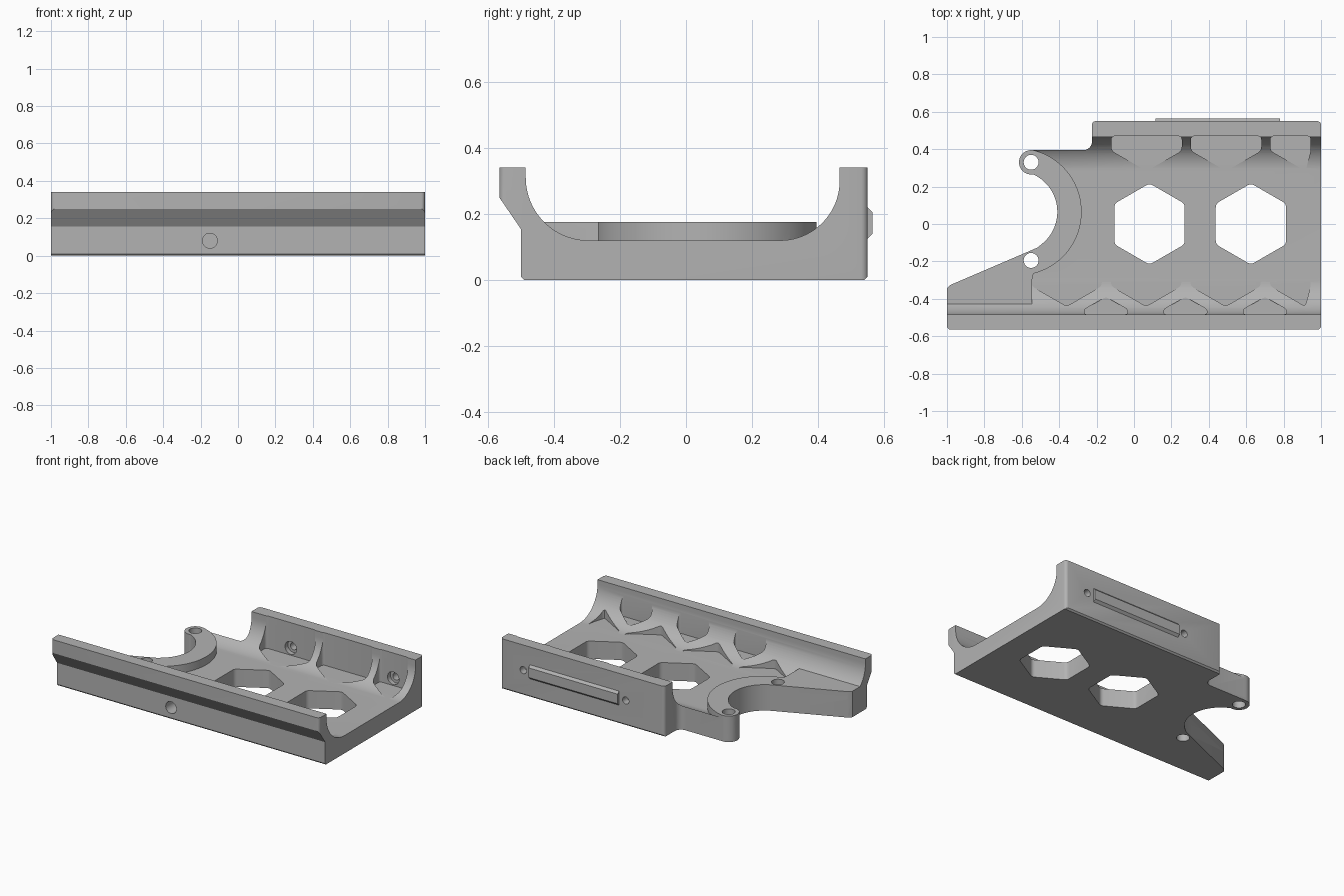
import bpy, bmesh
from math import sin, cos, pi, radians
from mathutils import Vector

if "Cube" in bpy.data.objects:
    bpy.data.objects.remove(bpy.data.objects["Cube"], do_unlink=True)

grey = bpy.data.materials.new("grey plastic")
grey.use_nodes = True
COLOUR = (0.45, 0.45, 0.45, 1)
grey.diffuse_color = COLOUR
grey.node_tree.nodes["Principled BSDF"].inputs["Base Color"].default_value = COLOUR


def arc(cx, cy, r, start, end, steps=24):
    angles = [radians(start + (end - start) * i / steps) for i in range(steps + 1)]
    return [(cx + r * cos(a), cy + r * sin(a)) for a in angles]


def rounded(points, r, steps=4):
    """Round every corner of a polygon with a small curve."""
    result = []
    for i, p in enumerate(points):
        p, a, b = Vector(p), Vector(points[i - 1]), Vector(points[(i + 1) % len(points)])
        start, end = p + (a - p).normalized() * r, p + (b - p).normalized() * r
        for k in range(steps + 1):
            t = k / steps
            result.append(tuple(start * (1 - t) ** 2 + p * 2 * t * (1 - t) + end * t * t))
    return result


def hexagon(cx, cy, r=0.217):
    return [(cx + r * sin(i * pi / 3), cy + r * cos(i * pi / 3)) for i in range(6)]


def prism(name, points, axis, low, high):
    """Extrude a 2D outline along an axis between two positions."""
    place = {"x": lambda u, v, w: (w, u, v),
             "y": lambda u, v, w: (u, w, v),
             "z": lambda u, v, w: (u, v, w)}[axis]
    bm = bmesh.new()
    face = bm.faces.new([bm.verts.new(place(u, v, low)) for u, v in points])
    top = bmesh.ops.extrude_face_region(bm, geom=[face])["geom"]
    shift = Vector(place(0, 0, high - low))
    bmesh.ops.translate(bm, vec=shift, verts=[g for g in top if isinstance(g, bmesh.types.BMVert)])
    bmesh.ops.recalc_face_normals(bm, faces=bm.faces)
    mesh = bpy.data.meshes.new(name)
    bm.to_mesh(mesh)
    bm.free()
    mesh.materials.append(grey)
    obj = bpy.data.objects.new(name, mesh)
    bpy.context.collection.objects.link(obj)
    return obj


def combine(target, tool, operation="DIFFERENCE"):
    tool.hide_render = True
    mod = target.modifiers.new("cut", "BOOLEAN")
    mod.object, mod.operation, mod.solver = tool, operation, "EXACT"
    bpy.context.view_layer.objects.active = target
    bpy.ops.object.modifier_apply(modifier=mod.name)
    bpy.data.objects.remove(tool, do_unlink=True)


def outline_prism():
    """Plan outline: front rail, back rail, ear with boss, round bite and wing."""
    corner = 0.02
    points = arc(-1 + corner, -0.565 + corner, corner, 180, 270, 4)
    points += arc(1 - corner, -0.565 + corner, corner, 270, 360, 4)
    points += arc(1 - corner, 0.55 - corner, corner, 0, 90, 4)
    points += arc(-0.225 + corner, 0.55 - corner, corner, 90, 180, 4)
    points += arc(-0.27, 0.44, 0.045, 0, -90, 8)
    points += arc(-0.55, 0.33, 0.065, 90, 279, 20)
    points += arc(-0.63, 0.065, 0.22, 65, -50, 32)
    points += [(-0.515, -0.125), (-0.55, -0.141), (-0.98, -0.325), (-1, -0.345)]
    return prism("outline", points, "z", -0.1, 0.5)


# Cradle: channel section with coved walls and a chamfered front lip
section = [(-0.49, 0), (0.54, 0), (0.55, 0.01), (0.55, 0.34), (0.465, 0.34)]
section += arc(0.285, 0.30, 0.18, 0, -90, 20)
section += arc(-0.295, 0.31, 0.19, 270, 180, 20)
section += [(-0.485, 0.34), (-0.565, 0.34), (-0.565, 0.25), (-0.50, 0.155), (-0.50, 0.01)]
cradle = prism("cradle", section, "x", -1.1, 1.1)
combine(cradle, outline_prism(), "INTERSECT")

# Honeycomb pockets that bite into both coves
FLOOR, PITCH, END = 0.1205, 0.425, 0.945
for i in range(4):
    cell = [(min(x, END), y) for x, y in hexagon(-0.36 + i * PITCH, -0.223)]
    combine(cradle, prism("front_pocket", rounded(cell, 0.02), "z", FLOOR, 0.5))
for i in range(3):
    cell = [(min(x, END), min(y, 0.47)) for x, y in hexagon(0.0675 + i * PITCH, 0.5)]
    cell = [p for k, p in enumerate(cell) if p != cell[k - 1]]
    keep = [(max(x for x, y in cell), 0.47), (min(x for x, y in cell), 0.47)]
    cell = keep + sorted([p for p in cell if p[1] < 0.46], key=lambda p: p[0])
    combine(cradle, prism("back_pocket", rounded(cell, 0.02), "z", FLOOR, 0.5))
    x = -0.15 + i * PITCH
    notch = [(x - 0.115, -0.483), (x + 0.115, -0.483), (x + 0.115, -0.456),
             (x, -0.39), (x - 0.115, -0.456)]
    combine(cradle, prism("wall_notch", rounded(notch, 0.013), "z", 0.145, 0.32))

# Raised crescent and wing
raised = [(-1.1, 0.41), (-1.1, -0.49), (-0.545, -0.49), (-0.545, -0.30)]
raised += arc(-0.62, 0.065, 0.34, -76, 100, 40)
crescent = prism("crescent", raised, "z", 0.02, 0.175)
combine(crescent, outline_prism(), "INTERSECT")
combine(cradle, crescent, "UNION")

# Hexagonal windows through the floor
for x in (0.083, 0.625):
    combine(cradle, prism("window", rounded(hexagon(x, 0), 0.02), "z", -0.1, 0.3))

# Mounting holes in the boss and the wing
for y in (0.33, -0.195):
    combine(cradle, prism("mount_hole", arc(-0.55, y, 0.04, 0, 345, 23), "z", -0.1, 0.3))

# Blind hole in the front face
combine(cradle, prism("front_hole", arc(-0.15, 0.08, 0.04, 0, 345, 23), "y", -0.6, -0.36))

# Counterbored screw holes through the back wall
for x in (0.065, 0.83):
    combine(cradle, prism("screw_hole", arc(x, 0.17, 0.024, 0, 345, 23), "y", 0.4, 0.6))
    combine(cradle, prism("counterbore", arc(x, 0.17, 0.043, 0, 345, 23), "y", 0.4, 0.5))

# Raised bar on the back wall
bar = [(0.54, 0.125), (0.55, 0.125), (0.565, 0.14), (0.565, 0.205), (0.55, 0.22), (0.54, 0.22)]
back_bar = prism("back_bar", bar, "x", 0.115, 0.78)

bpy.ops.object.select_all(action="DESELECT")
cradle.select_set(True)
bpy.context.view_layer.objects.active = cradle
bpy.ops.object.shade_smooth_by_angle(angle=radians(30))
